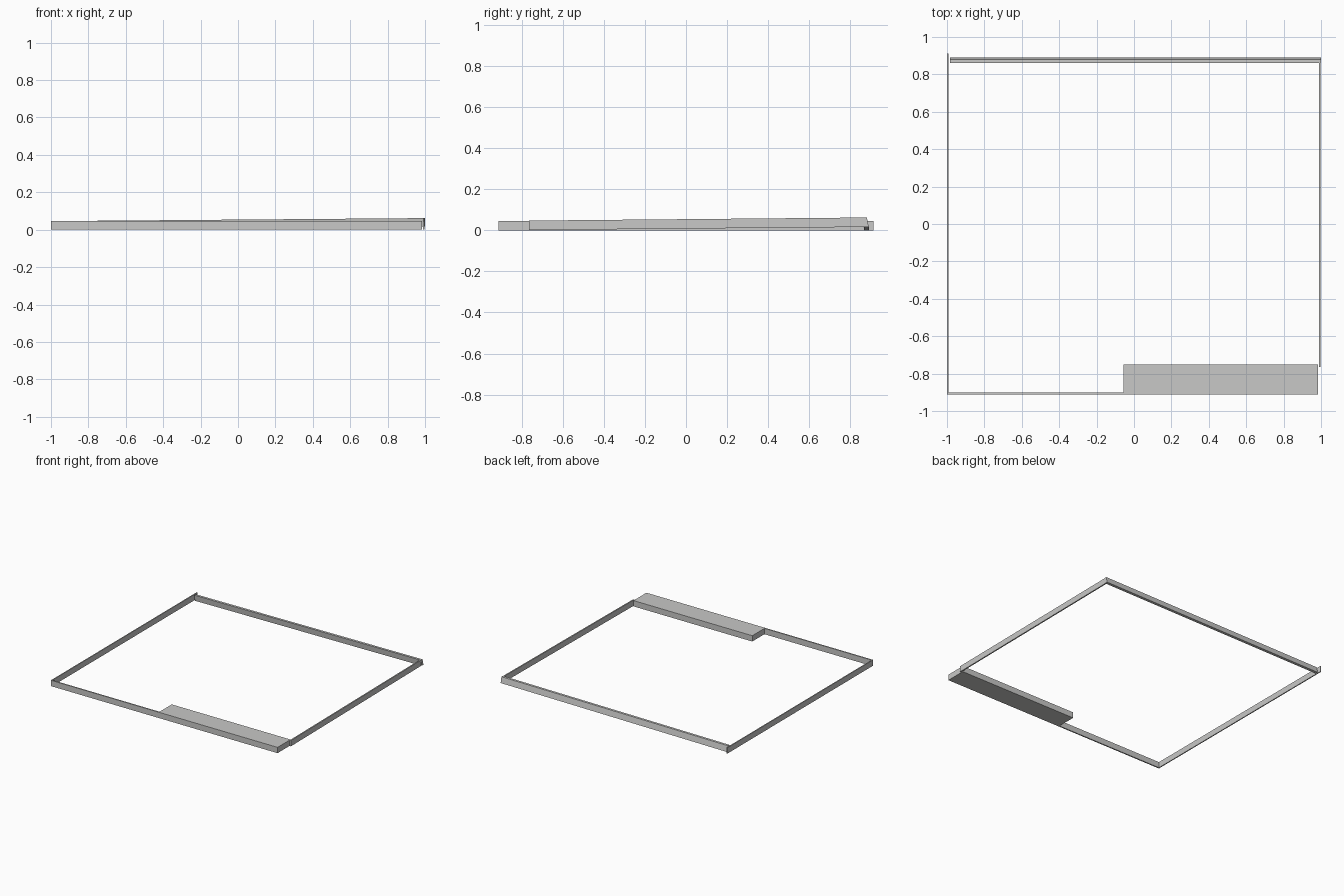
import bpy

if "Cube" in bpy.data.objects:
    bpy.data.objects.remove(bpy.data.objects["Cube"])

grey = bpy.data.materials.new("light grey")
grey.diffuse_color = (0.58, 0.58, 0.57, 1)
grey.use_nodes = True
grey.node_tree.nodes["Principled BSDF"].inputs["Base Color"].default_value = grey.diffuse_color

H = 0.046      # panel height
RISE = 0.016   # lift at the raised back right corner


def sweep(name, start, end):
    """Solid between two matching cross-sections (lists of points)."""
    n = len(start)
    faces = [tuple(reversed(range(n))), tuple(range(n, 2 * n))]
    faces += [(i, (i + 1) % n, n + (i + 1) % n, n + i) for i in range(n)]
    mesh = bpy.data.meshes.new(name)
    mesh.from_pydata(start + end, [], faces)
    mesh.materials.append(grey)
    ob = bpy.data.objects.new(name, mesh)
    bpy.context.collection.objects.link(ob)
    return ob


def prism(name, outline, z0, z1):
    return sweep(name, [(x, y, z0) for x, y in outline],
                 [(x, y, z1) for x, y in outline])


# Front wall with the wide block on its right half, one L-shaped outline
prism("front_wall_and_block",
      [(-0.992, -0.912), (0.985, -0.912), (0.985, -0.75),
       (-0.055, -0.75), (-0.055, -0.902), (-0.992, -0.902)], 0, H)

# Left wall, level
prism("left_wall",
      [(-1, -0.912), (-0.992, -0.912), (-0.992, 0.912), (-1, 0.912)], 0, H)


# Right wall, climbing towards the back
def right_section(y, z):
    return [(0.988, y, z), (0.988, y, z + H), (0.998, y, z + H), (0.998, y, z)]


sweep("right_wall", right_section(-0.765, 0.001), right_section(0.866, RISE))


# Back wall, leaning slightly inwards and climbing to the right
def back_section(x, z):
    return [(x, 0.867, z), (x, 0.89, z), (x, 0.88, z + H), (x, 0.861, z + H)]


sweep("back_wall", back_section(-0.985, 0), back_section(1.0, RISE))
